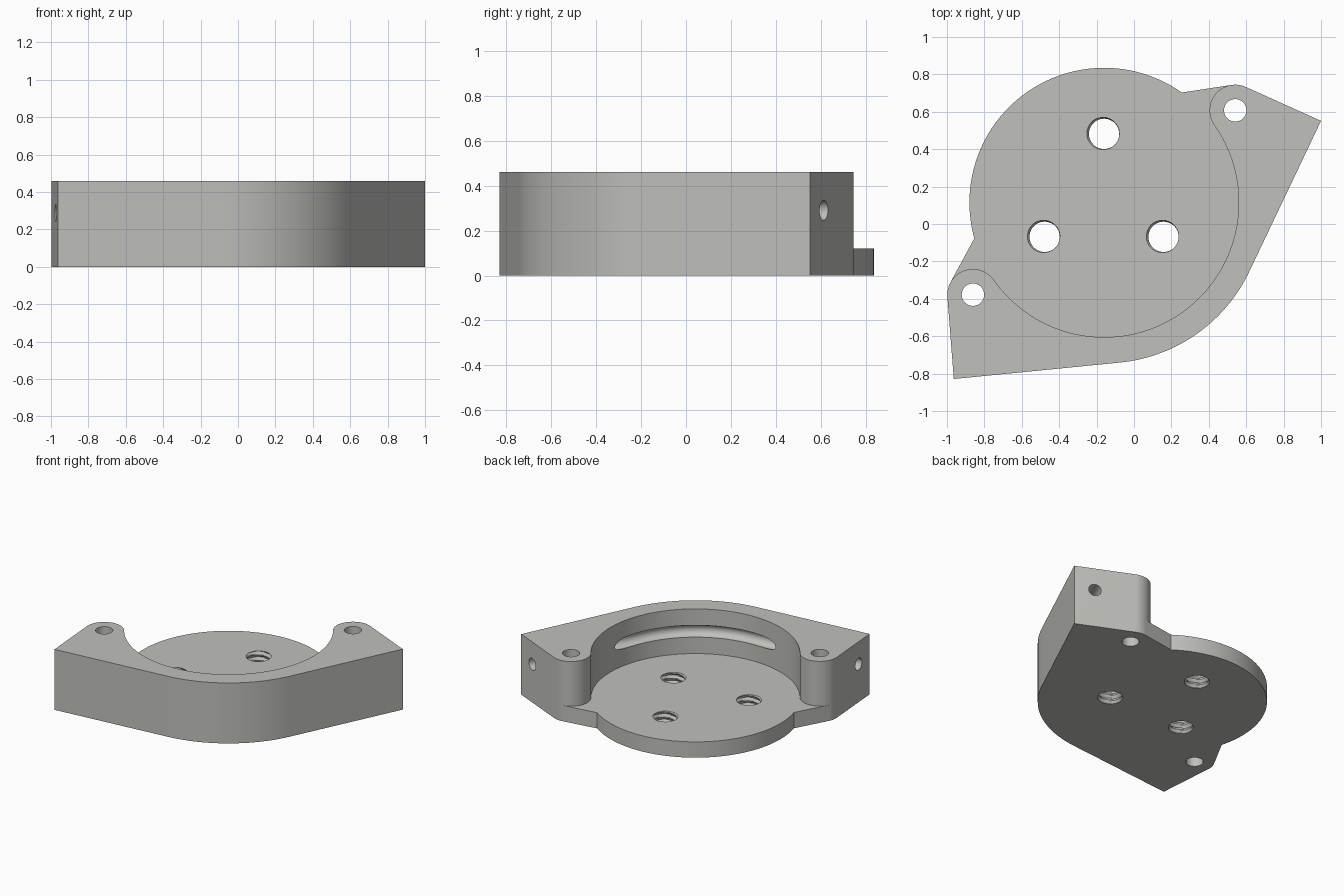
import bpy, bmesh, math
from math import cos, sin, pi, radians, atan2, acos, hypot
from mathutils import Matrix

if "Cube" in bpy.data.objects:
    bpy.data.objects.remove(bpy.data.objects["Cube"])

# Main dimensions, in a frame mirrored about its own v axis
PLACE = Matrix.Translation((-0.16, 0.115, 0)) @ Matrix.Rotation(radians(35.1), 4, 'Z')
H, FLOOR = 0.46, 0.12          # full height, plate thickness
R, RO = 0.72, 0.86             # bore and outer wall radius
BR = 0.137                     # boss radius
D = R + BR                     # boss offset, tangent to the bore
K = (1.2, -0.31)               # sharp corner
N = (0.678, 0.242)             # notch where plate wing meets the disc


def arc(cx, cy, r, a0, a1, n):
    return [(cx + r * cos(a0 + (a1 - a0) * i / n),
             cy + r * sin(a0 + (a1 - a0) * i / n)) for i in range(n + 1)]


def mirrored(half):
    """Close a right half, listed from the bottom up, with its mirror image."""
    return half + [(-x, y) for x, y in reversed(half) if abs(x) > 1e-5]


def make_object(name, bm):
    bmesh.ops.recalc_face_normals(bm, faces=bm.faces)
    mesh = bpy.data.meshes.new(name)
    bm.to_mesh(mesh)
    bm.free()
    obj = bpy.data.objects.new(name, mesh)
    obj.matrix_world = PLACE
    bpy.context.collection.objects.link(obj)
    return obj


def prism(name, pts, z0, z1):
    bm = bmesh.new()
    face = bm.faces.new([bm.verts.new((x, y, z0)) for x, y in pts])
    ext = bmesh.ops.extrude_face_region(bm, geom=[face])
    verts = [g for g in ext['geom'] if isinstance(g, bmesh.types.BMVert)]
    bmesh.ops.translate(bm, verts=verts, vec=(0, 0, z1 - z0))
    return make_object(name, bm)


def skin(name, rings):
    """Closed solid from a list of rings with equal point counts."""
    bm = bmesh.new()
    rows = [[bm.verts.new(p) for p in ring] for ring in rings]
    n = len(rows[0])
    for a, b in zip(rows, rows[1:]):
        for i in range(n):
            j = (i + 1) % n
            bm.faces.new((a[i], a[j], b[j], b[i]))
    bm.faces.new(rows[0])
    bm.faces.new(rows[-1])
    return make_object(name, bm)


# Tangent angles on the boss and on the outer wall
t1 = atan2(N[1], N[0] - D) - acos(BR / hypot(N[0] - D, N[1]))
t2 = atan2(K[1], K[0] - D) + acos(BR / hypot(K[0] - D, K[1]))
t3 = atan2(K[1], K[0]) - acos(RO / hypot(*K))

# Body: whole outline extruded to full height
outline = (arc(0, 0, RO, -pi / 2, t3, 16) + [K]
           + arc(D, 0, BR, t2, t1, 8)
           + arc(0, 0, hypot(*N), atan2(N[1], N[0]), pi / 2, 36))
body = prism("bracket_body", mirrored(outline), 0, H)

# Pocket: bore, boss fronts and open back
pocket = (arc(0, 0, R, -pi / 2, 0, 40)
          + arc(D, 0, BR, pi, t1, 20)[1:]
          + [(D + 1.5 * cos(t1), 1.5 * sin(t1))])
cutters = [prism("pocket_cutter", mirrored(pocket), FLOOR, H + 0.2)]

# Vertical boss holes
for s in (-1, 1):
    cutters.append(prism("boss_hole_cutter", arc(s * D, 0, 0.06, 0, 2 * pi, 40)[:-1], -0.1, H + 0.1))

# Side holes joined by a groove around the bore
CH, CZ, TA = 0.045, 0.29, radians(-60)
path = [(x, y, a) for (x, y), a in zip(arc(0, 0, R, -pi - TA, TA, 28),
                                       [-pi - TA + (pi + 2 * TA) * i / 28 for i in range(29)])]
ex, ey = R * cos(TA) - 1.15 * sin(TA), R * sin(TA) + 1.15 * cos(TA)
path = [(-ex, ey, -pi - TA)] + path + [(ex, ey, TA)]
rings = [[(x + CH * cos(b) * cos(a), y + CH * cos(b) * sin(a), CZ + CH * sin(b))
          for b in [2 * pi * k / 24 for k in range(24)]] for x, y, a in path]
cutters.append(skin("channel_cutter", rings))

# Threaded holes: a cylinder whose radius follows a helix
PITCH, SEG, STEP = 0.042, 40, 0.007
for k in range(3):
    ang = radians(90 + 120 * k - 35.1)
    cx, cy = 0.367 * cos(ang), 0.367 * sin(ang)
    rings = []
    for i in range(25):
        z = -0.0235 + i * STEP
        ring = []
        for j in range(SEG):
            phase = (z / PITCH - j / SEG) % 1
            r = 0.081 + 0.014 * max(0, 1 - abs(phase - 0.5) / 0.4)
            ring.append((cx + r * cos(2 * pi * j / SEG), cy + r * sin(2 * pi * j / SEG), z))
        rings.append(ring)
    cutters.append(skin("thread_cutter", rings))

# Apply all cuts, then remove the cutters
for c in cutters:
    mod = body.modifiers.new("cut", 'BOOLEAN')
    mod.operation, mod.solver, mod.object = 'DIFFERENCE', 'EXACT', c
    c.hide_render = True
bpy.context.view_layer.objects.active = body
body.select_set(True)
for mod in list(body.modifiers):
    bpy.ops.object.modifier_apply(modifier=mod.name)
for c in cutters:
    bpy.data.objects.remove(c, do_unlink=True)

# Material and shading
grey = bpy.data.materials.new("warm_grey")
grey.diffuse_color = (0.53, 0.53, 0.50, 1)
grey.use_nodes = True
grey.node_tree.nodes["Principled BSDF"].inputs["Base Color"].default_value = grey.diffuse_color
body.data.materials.clear()
body.data.materials.append(grey)
bpy.ops.object.select_all(action='DESELECT')
body.select_set(True)
bpy.ops.object.shade_smooth_by_angle(angle=radians(30))
